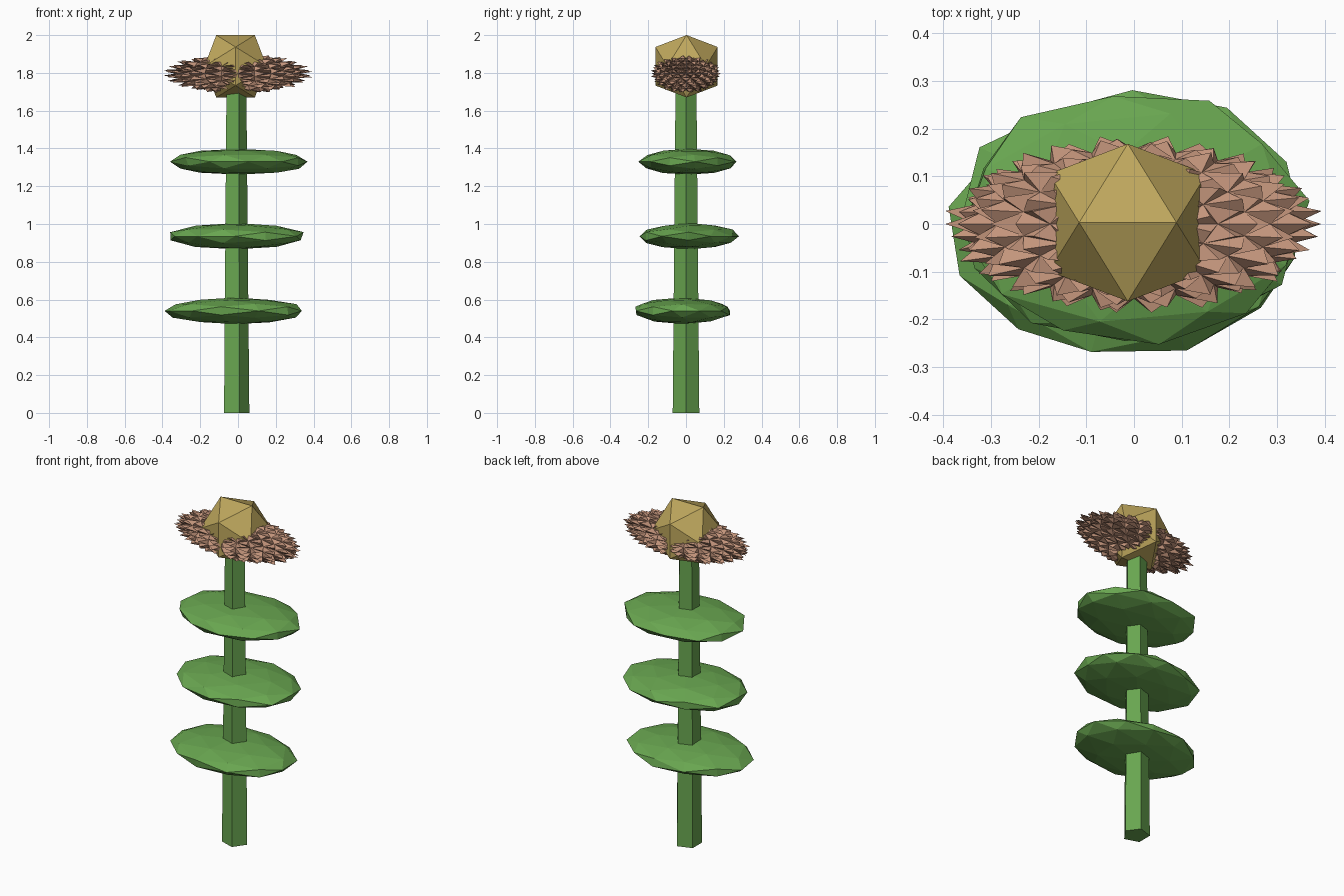
import bpy, bmesh, math, random
from mathutils import Vector, Matrix

if "Cube" in bpy.data.objects:
    bpy.data.objects.remove(bpy.data.objects["Cube"])

random.seed(4)


def material(name, rgb):
    m = bpy.data.materials.new(name)
    m.diffuse_color = (*rgb, 1)
    m.use_nodes = True
    m.node_tree.nodes["Principled BSDF"].inputs["Base Color"].default_value = m.diffuse_color
    return m


GREEN = material("green", (0.14, 0.38, 0.08))
BROWN = material("brown", (0.55, 0.30, 0.20))
GOLD = material("gold", (0.52, 0.39, 0.11))


def finish(bm, name, mat):
    bmesh.ops.recalc_face_normals(bm, faces=bm.faces[:])
    me = bpy.data.meshes.new(name)
    bm.to_mesh(me)
    bm.free()
    me.materials.append(mat)
    ob = bpy.data.objects.new(name, me)
    bpy.context.collection.objects.link(ob)
    return ob


def ico(cuts):
    """Unit icosahedron with edges along the axes, subdivided onto the sphere."""
    bm = bmesh.new()
    p = (1 + math.sqrt(5)) / 2
    for a in (-1, 1):
        for b in (-p, p):
            for v in ((b, a, 0), (0, b, a), (a, 0, b)):
                bm.verts.new(Vector(v).normalized())
    bmesh.ops.convex_hull(bm, input=bm.verts[:])
    for _ in range(cuts):
        bmesh.ops.subdivide_edges(bm, edges=bm.edges[:], cuts=1, use_grid_fill=True)
        for v in bm.verts:
            v.co.normalize()
    return bm


# Tapered five-sided stem with one corner towards +x
bm = bmesh.new()
bmesh.ops.create_cone(bm, cap_ends=True, segments=5, radius1=0.074, radius2=0.058, depth=1.75)
bm.verts.ensure_lookup_table()
ang = math.atan2(bm.verts[0].co.y, bm.verts[0].co.x)
bm.transform(Matrix.Translation((-0.014, 0, 0.875)) @ Matrix.Rotation(-ang, 4, 'Z'))
finish(bm, "stem", GREEN)

# Three flattened leaf tiers, each turned and slightly irregular
for i, (x, y, z, turn) in enumerate([(-0.017, -0.018, 0.54, 0.35),
                                     (-0.01, 0.018, 0.935, 1.0),
                                     (0.003, 0.015, 1.33, 1.7)]):
    bm = ico(1)
    bm.transform(Matrix.Rotation(turn, 4, 'Z'))
    for v in bm.verts:
        v.co *= random.uniform(0.97, 1.03)
        v.co = Vector((v.co.x * 0.37, v.co.y * 0.262, v.co.z * 0.07)) + Vector((x, y, z))
    finish(bm, f"leaf_tier_{i + 1}", GREEN)

# Spiky flower head: every facet of a stretched ball is raised to a point
bm = ico(2)
tips = set(bmesh.ops.poke(bm, faces=bm.faces[:])["verts"])
for v in bm.verts:
    v.co = v.co.normalized() * (random.uniform(0.97, 1.06) if v in tips else 0.88)
    v.co = Vector((v.co.x * 0.38, v.co.y * 0.178, v.co.z * 0.103 + 1.796))
finish(bm, "spiky_head", BROWN)

# Golden centre
bm = ico(0)
bm.transform(Matrix.Translation((-0.013, 0.003, 1.835)) @ Matrix.Scale(0.194, 4))
finish(bm, "flower_centre", GOLD)
